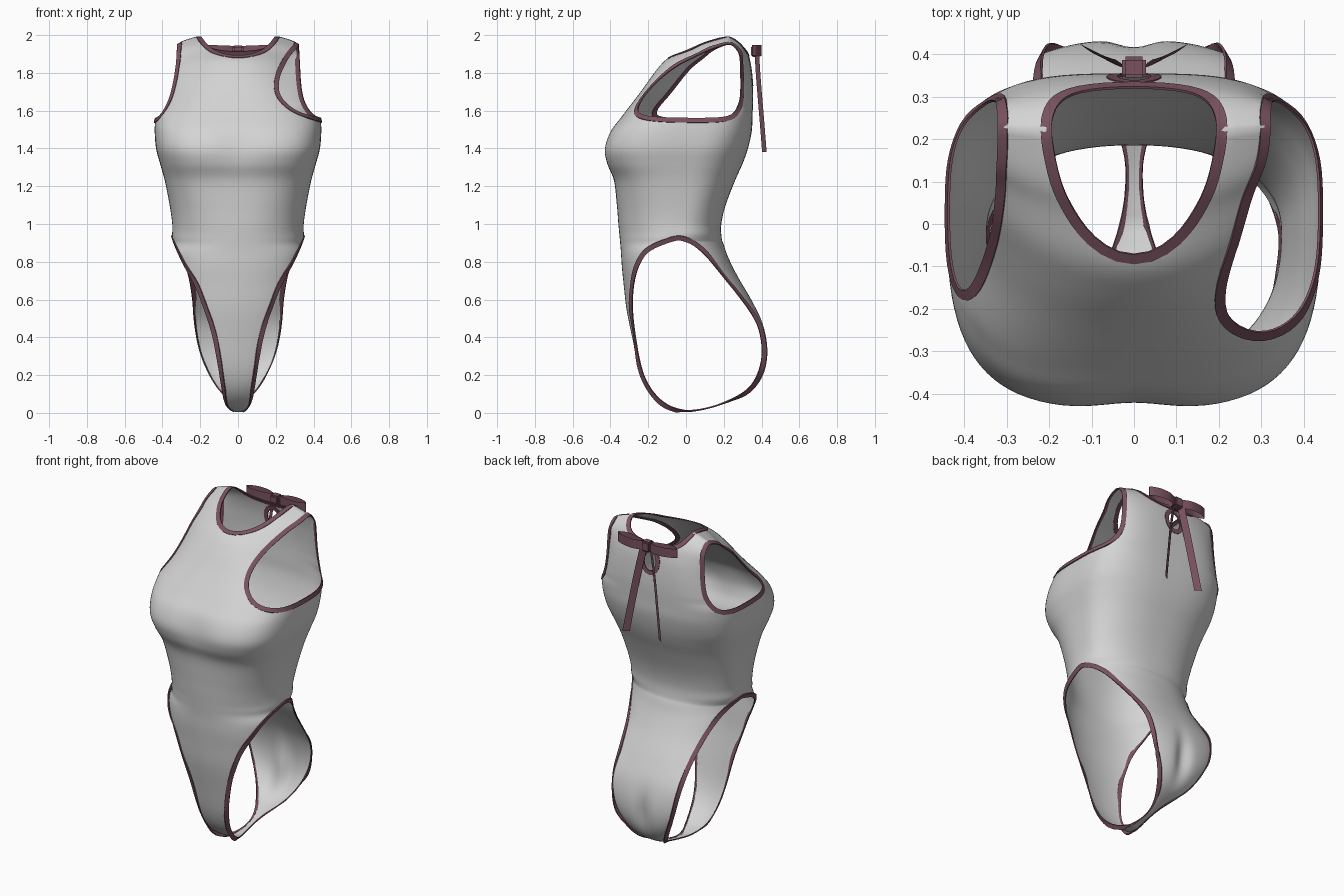
import bpy, bmesh, math
from mathutils import Vector

if "Cube" in bpy.data.objects:
    bpy.data.objects.remove(bpy.data.objects["Cube"])


def material(name, col):
    m = bpy.data.materials.new(name)
    m.diffuse_color = (*col, 1)
    m.use_nodes = True
    m.node_tree.nodes["Principled BSDF"].inputs["Base Color"].default_value = m.diffuse_color
    return m


FABRIC = material("light grey fabric", (0.66, 0.66, 0.66))
TRIM = material("plum trim", (0.19, 0.085, 0.112))


def add_object(name, bm, mat, angle=math.pi):
    me = bpy.data.meshes.new(name)
    bm.to_mesh(me)
    bm.free()
    me.materials.append(mat)
    for p in me.polygons:
        p.use_smooth = True
    me.set_sharp_from_angle(angle=angle)
    ob = bpy.data.objects.new(name, me)
    bpy.context.collection.objects.link(ob)
    return ob


def spline(pts, n):
    """Catmull-Rom through tuples of any length."""
    ext = lambda a, b: tuple(2 * i - j for i, j in zip(a, b))
    q = [ext(pts[0], pts[1])] + list(pts) + [ext(pts[-1], pts[-2])]
    out = []
    for s in range(len(pts) - 1):
        for i in range(n):
            t = i / n
            out.append([0.5 * (2 * b + (c - a) * t + (2 * a - 5 * b + 4 * c - d) * t * t
                               + (3 * b - a - 3 * c + d) * t ** 3)
                        for a, b, c, d in zip(*q[s:s + 4])])
    return out + [list(pts[-1])]


# Rows: centre y, centre z, half width, edge y, edge z, roundness, arc share
RIDGE = (.22, 2.02, .42, .24, 1.905, 2, .7)
CROTCH = (0, .005, .03, 0, .008, 2, .5)
# Torso shared by both halves: z, half width, side y, front y, back y, front p, back p
MID = [(1.57, .437, .03, -.34, .352, 2.9, 3.3), (1.49, .441, .03, -.402, .348, 3.2, 3.0),
       (1.4, .434, .03, -.434, .328, 3.3, 2.7), (1.32, .413, .02, -.422, .3, 3.1, 2.5),
       (1.23, .388, .01, -.382, .26, 2.8, 2.4), (1.1, .362, 0, -.366, .21, 2.5, 2.3),
       (1.0, .348, -.02, -.358, .187, 2.3, 2.3), (.925, .347, -.04, -.351, .189, 2.2, 2.2)]
FRONT = [RIDGE, (.08, 1.975, .42, .2, 1.88, 2, .7), (0, 1.93, .42, .17, 1.84, 2, .7),
         (-.1, 1.875, .42, .12, 1.79, 2, .7), (-.168, 1.8, .42, .08, 1.73, 2.2, .8),
         (-.24, 1.7, .425, .05, 1.65, 2.6, .95)]
FRONT += [(m[3], m[0], m[1], m[2], m[0], m[5], 1) for m in MID]
FRONT += [(-.345, .86, .325, -.19, .865, 2.2, .93), (-.34, .78, .285, -.25, .78, 2.2, .85),
          (-.33, .68, .23, -.278, .68, 2, .8), (-.315, .55, .178, -.285, .55, 2, .7),
          (-.285, .4, .132, -.268, .4, 2, .6), (-.245, .22, .1, -.235, .225, 2, .5),
          (-.19, .11, .083, -.18, .115, 2, .5), (-.1, .035, .064, -.1, .04, 2, .5), CROTCH]
BACK = [RIDGE, (.28, 1.98, .42, .255, 1.89, 2, .7), (.32, 1.92, .42, .25, 1.86, 2.4, .75),
        (.342, 1.84, .42, .2, 1.81, 3, .9), (.352, 1.75, .425, .13, 1.735, 3.5, .96),
        (.355, 1.66, .432, .075, 1.655, 3.6, .99)]
BACK += [(m[4], m[0], m[1], m[2], m[0], m[6], 1) for m in MID]
BACK += [(.2, .89, .335, .02, .9, 2.2, .95), (.225, .82, .3, .1, .84, 2.2, .88),
         (.275, .72, .262, .19, .73, 2.2, .8), (.345, .6, .24, .295, .6, 2.2, .8),
         (.408, .47, .23, .38, .47, 2.2, .8), (.435, .33, .204, .405, .33, 2.2, .8),
         (.415, .2, .158, .385, .215, 2.2, .7), (.34, .105, .1, .325, .12, 2, .6),
         (.2, .05, .03, .2, .053, 2, .5), (.1, .02, .017, .1, .022, 2, .5), CROTCH]
SUB, SEG = 5, 26


def section_rows(rows):
    """Interpolate the rows; the arc share becomes the depth left at the edge."""
    return spline([(*r[:6], max(0, 1 - r[6] ** r[5]) ** (1 / r[5])) for r in rows], SUB)


def half_shell(rows, back):
    """Grid of verts from the row table, one row per cross-section."""
    bm = bmesh.new()
    grid = []
    for y0, z0, e, ye, ze, p, h in rows:
        k = (1 - max(h, 0) ** p) ** (1 / p)
        drop = lambda u: 1 - max(0, 1 - (k * u) ** p) ** (1 / p)
        line = []
        for i in range(-SEG, SEG + 1):
            u = 1 - (1 - abs(i) / SEG) ** 2.3
            f = drop(u) / drop(1)
            x, y, z = math.copysign(e * u, i), y0 + (ye - y0) * f, z0 + (ze - z0) * f
            if back:    # cleft
                y -= .028 * math.exp(-(x / .045) ** 2 - ((z0 - .27) / .13) ** 2)
            else:       # hollow between the bust
                y += .014 * math.exp(-(x / .1) ** 2 - ((z0 - 1.4) / .1) ** 2)
            line.append(bm.verts.new((x, y, z)))
        grid.append(line)
    for a, b in zip(grid, grid[1:]):
        for i in range(2 * SEG):
            bm.faces.new((a[i], a[i + 1], b[i + 1], b[i]))
    return bm


def outline(pts, corners):
    return [tuple(p) for p in spline(pts, 5)] + corners


def signed(poly, x, z):
    """Distance to the outline in the xz plane, negative inside."""
    best, inside = 9.0, False
    for (ax, az), (bx, bz) in zip(poly, poly[1:] + poly[:1]):
        dx, dz = bx - ax, bz - az
        t = max(0, min(1, ((x - ax) * dx + (z - az) * dz) / (dx * dx + dz * dz + 1e-12)))
        best = min(best, math.hypot(x - ax - t * dx, z - az - t * dz))
        if (az > z) != (bz > z) and x < ax + (z - az) * dx / dz:
            inside = not inside
    return -best if inside else best


def cut(bm, poly, side):
    """Remove the part of the shell inside the outline; side 0 means both."""
    def f(v):
        if v.co.z < 1.45 or (side and v.co.x * side < 0):
            return 1.0
        return signed(poly, abs(v.co.x), v.co.z)
    val = {v: f(v) for v in bm.verts}
    tol = .0015
    rim = [v for v in val if abs(val[v]) <= tol]
    for e in list(bm.edges):
        a, b = e.verts
        fa, fb = val[a], val[b]
        if fa * fb < 0 and min(abs(fa), abs(fb)) > tol:
            rim.append(bmesh.utils.edge_split(e, a, fa / (fa - fb))[1])
    bmesh.ops.connect_verts(bm, verts=rim)
    bmesh.ops.delete(bm, geom=[v for v in val if val[v] < -tol], context='VERTS')


# Cut outlines
ARM_END = [(.7, 1.55), (.7, 2.2), (.32, 2.2)]
NECK_END = [(-.1, 2.2), (.2, 2.2)]
TOP = [(.32, 2.06), (.32, 1.95)]
LOW = [(.425, 1.563), (.46, 1.556)]
arm_wide = outline(TOP + [(.28, 1.9), (.23, 1.81), (.21, 1.73), (.232, 1.655), (.295, 1.603),
                          (.37, 1.575)] + LOW, ARM_END)
arm_slim = outline(TOP + [(.325, 1.85), (.342, 1.74), (.364, 1.66), (.393, 1.595)] + LOW, ARM_END)
arm_back = outline(TOP + [(.325, 1.85), (.33, 1.75), (.345, 1.66), (.38, 1.59)] + LOW, ARM_END)
neck_front = outline([(.2, 2.06), (.2, 2.0), (.165, 1.95), (.11, 1.908), (.05, 1.89), (0, 1.887),
                      (-.1, 1.887)], NECK_END)
neck_back = outline([(.2, 2.06), (.2, 2.0), (.175, 1.95), (.12, 1.92), (0, 1.91), (-.1, 1.91)], NECK_END)
keyhole = [(.045 * math.cos(i * math.pi / 12), 1.81 + .07 * math.sin(i * math.pi / 12)) for i in range(24)]

# Bodysuit shell: both halves share the shoulder ridge and the side seams
front_rows, back_rows = section_rows(FRONT), section_rows(BACK)
for i in range(6 * SUB - 3, 13 * SUB + 1):
    back_rows[i][2:5] = front_rows[i][2:5]
front, back = half_shell(front_rows, False), half_shell(back_rows, True)
for bm, wide, slim, neck in ((front, arm_wide, arm_slim, neck_front), (back, arm_back, arm_back, neck_back)):
    cut(bm, wide, 1)
    cut(bm, slim, -1)
    cut(bm, neck, 0)
cut(back, keyhole, 0)
tmp = bpy.data.meshes.new("back_half")
back.to_mesh(tmp)
back.free()
front.from_mesh(tmp)
bpy.data.meshes.remove(tmp)
body = front
bmesh.ops.remove_doubles(body, verts=body.verts, dist=.0025)
bmesh.ops.remove_doubles(body, verts=[v for v in body.verts if v.is_boundary and v.co.z > 1.5], dist=.009)
bmesh.ops.recalc_face_normals(body, faces=body.faces)

# Even out the open edges
rim_edges = [e for e in body.edges if len(e.link_faces) == 1]
near = {}
for e in rim_edges:
    for v in e.verts:
        near.setdefault(v, []).append(e.other_vert(v))
for _ in range(4):
    new = {v: (v.co * 2 + n[0].co + n[1].co) / 4 for v, n in near.items() if len(n) == 2}
    for v, co in new.items():
        v.co = co
body.normal_update()

# Trim: a thin band following every open edge
inward = {v: Vector() for v in near}
for e in rim_edges:
    a, b = e.verts
    face = e.link_faces[0]
    d = face.normal.cross((b.co - a.co).normalized())
    if d.dot(face.calc_center_median() - (a.co + b.co) / 2) < 0:
        d.negate()
    for v in e.verts:
        inward[v] += d
for _ in range(4):
    inward = {v: (inward[v].normalized() * 2 + sum((inward[n].normalized() for n in near[v]), Vector()))
              for v in inward}
trim = bmesh.new()
ring = {}
for v, d in inward.items():
    w = .024
    if v.co.z < .12:
        w = min(w, abs(v.co.x) * (.6 if v.co.y < -.03 else .3))
    d, n = d.normalized(), v.normal * .003
    ring[v] = [trim.verts.new(v.co + o) for o in (n - d * .002, n + d * w, d * w - n, -n - d * .002)]
for e in rim_edges:
    a, b = (ring[v] for v in e.verts)
    for i in range(4):
        j = (i + 1) % 4
        trim.faces.new((a[i], a[j], b[j], b[i]))
bmesh.ops.recalc_face_normals(trim, faces=trim.faces)
add_object("bodysuit", body, FABRIC)
add_object("edge_trim", trim, TRIM, .8)


def ribbon(name, path, across):
    """Flat band along a path, widened by the vector across."""
    bm = bmesh.new()
    w = Vector(across)
    rows = [(bm.verts.new(Vector(p) - w), bm.verts.new(Vector(p) + w)) for p in spline(path, 6)]
    for a, b in zip(rows, rows[1:]):
        bm.faces.new((a[0], a[1], b[1], b[0]))
    bmesh.ops.solidify(bm, geom=bm.faces[:], thickness=.006)
    bmesh.ops.recalc_face_normals(bm, faces=bm.faces)
    add_object(name, bm, TRIM, .8)


# Bow: loops, tails and knot
for s, side in ((-1, "left"), (1, "right")):
    ribbon(side + "_bow_loop", [(.02 * s, .38, 1.915), (.08 * s, .4, 1.917), (.15 * s, .395, 1.92),
                                (.2 * s, .37, 1.92), (.15 * s, .35, 1.92), (.08 * s, .355, 1.917),
                                (.02 * s, .37, 1.915)], (0, 0, .028))
    ribbon(side + "_bow_tail", [(.025 * s, .375, 1.9), (.055 * s, .385, 1.75), (.085 * s, .4, 1.57),
                                (.115 * s, .415, 1.38)], (.017 * s, .012, 0))
knot = bmesh.new()
bmesh.ops.create_cube(knot, size=1)
for v in knot.verts:
    v.co = Vector((v.co.x * .056, v.co.y * .05 + .37, v.co.z * .062 + 1.914))
bmesh.ops.bevel(knot, geom=knot.edges[:], offset=.008, segments=2, affect='EDGES')
add_object("bow_knot", knot, TRIM, .8)
